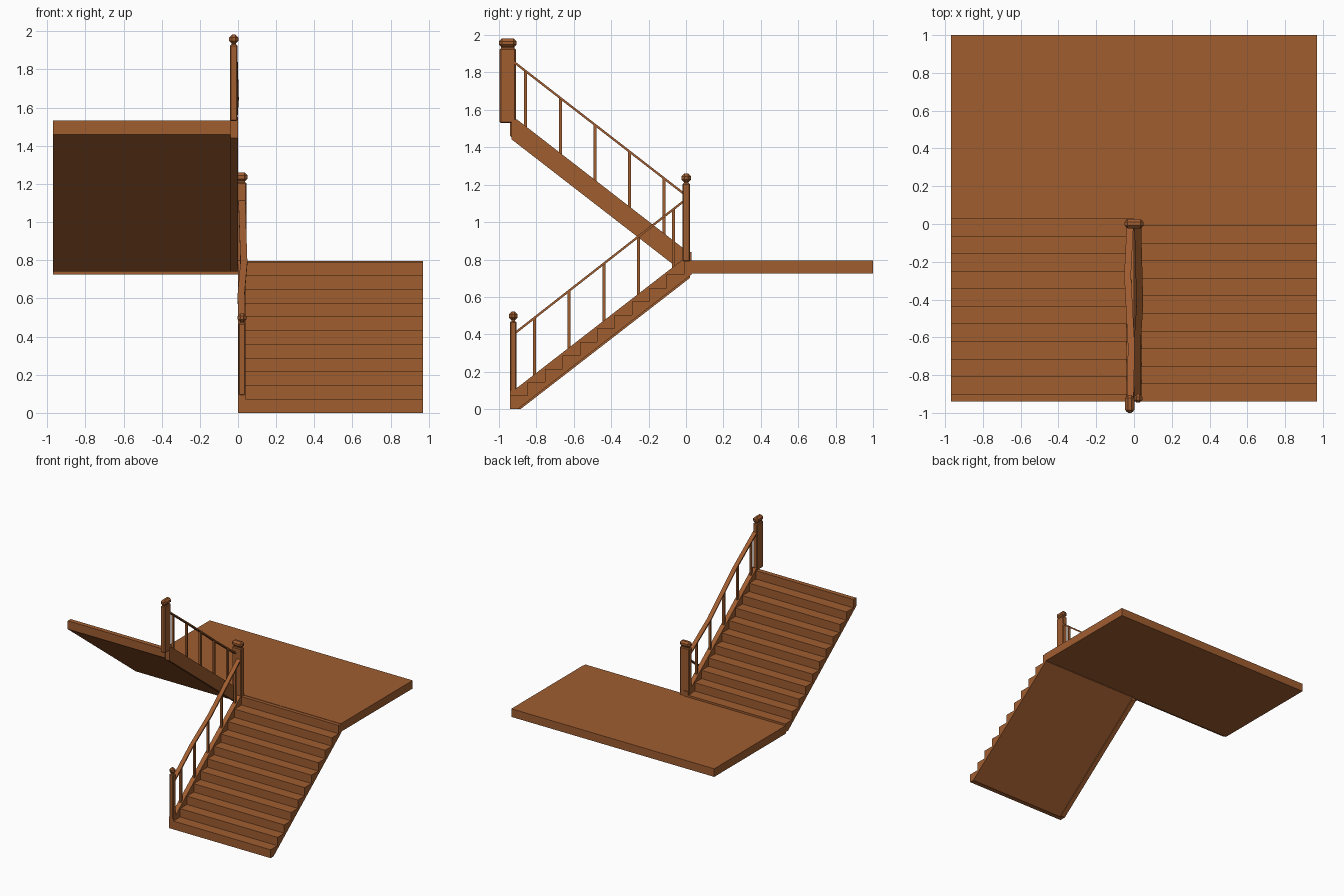
import bpy, bmesh
from mathutils import Vector

if "Cube" in bpy.data.objects:
    bpy.data.objects.remove(bpy.data.objects["Cube"])

wood = bpy.data.materials.new("warm brown wood")
wood.diffuse_color = (0.35, 0.11, 0.03, 1)
wood.use_nodes = True
wood.node_tree.nodes["Principled BSDF"].inputs["Base Color"].default_value = wood.diffuse_color

RUN, RISE, N = 0.093, 0.072, 11
SLOPE = RISE / RUN


def finish(bm, name):
    bmesh.ops.recalc_face_normals(bm, faces=bm.faces)
    me = bpy.data.meshes.new(name)
    bm.to_mesh(me)
    bm.free()
    me.materials.append(wood)
    ob = bpy.data.objects.new(name, me)
    bpy.context.collection.objects.link(ob)
    return ob


def prism(name, profile, x0, x1):
    """Extrude a (y, z) profile along x."""
    bm = bmesh.new()
    f = bm.faces.new([bm.verts.new((x0, y, z)) for y, z in profile])
    ext = bmesh.ops.extrude_face_region(bm, geom=[f])["geom"]
    bmesh.ops.translate(bm, vec=(x1 - x0, 0, 0),
                        verts=[v for v in ext if isinstance(v, bmesh.types.BMVert)])
    return finish(bm, name)


def box(name, lo, hi, bevel=0.0):
    bm = bmesh.new()
    bmesh.ops.create_cube(bm, size=1)
    lo, hi = Vector(lo), Vector(hi)
    for v in bm.verts:
        v.co = (lo + hi) / 2 + v.co * (hi - lo)
    if bevel:
        bmesh.ops.bevel(bm, geom=bm.edges[:], offset=bevel, segments=1,
                        profile=0.5, affect='EDGES')
    return finish(bm, name)


def newel(name, x0, x1, y0, y1, z0, z1):
    """Post with chamfered body, narrow neck and faceted cap."""
    box(name + "_body", (x0, y0, z0), (x1, y1, z1), 0.006)
    box(name + "_neck", (x0 + .008, y0 + .008, z1 - .01), (x1 - .008, y1 - .008, z1 + .015))
    e = 0.004
    box(name + "_cap", (x0 - e, y0 - e, z1 + .004), (x1 + e, y1 + e, z1 + .052), 0.015)


def rail(name, path, width=0.036, height=0.015):
    """Gently waving handrail: vertical rectangle section swept along points."""
    bm = bmesh.new()
    rings = []
    for x, y, z in path:
        rings.append([bm.verts.new((x + sx * width / 2, y, z + sz * height / 2))
                      for sx, sz in ((-1, -1), (1, -1), (1, 1), (-1, 1))])
    for a, b in zip(rings, rings[1:]):
        for i in range(4):
            j = (i + 1) % 4
            bm.faces.new((a[i], a[j], b[j], b[i]))
    bm.faces.new(rings[0])
    bm.faces.new(rings[-1])
    return finish(bm, name)


# flight profiles, drawn for the lower flight
steps = [(-0.94, 0)]
for i in range(N):
    y = -0.94 + RUN * i
    steps += [(y, RISE * (i + 1)), (min(y + RUN, 0.03), RISE * (i + 1))]
steps += [(0.03, 0.72), (0.03 - 0.72 / SLOPE, 0)]
stringer = [(-0.94, 0), (-0.885, 0), (0.022, 0.702), (0.022, 0.81),
            (-0.005, 0.81), (-0.905, 0.113), (-0.92, 0.1), (-0.94, 0.1)]


def turned(profile):
    """Half-turn the profile and lift it for the upper flight."""
    return [(-0.91 - y, z + 0.74) for y, z in profile]


prism("lower_steps", steps, 0.04, 0.97)
prism("lower_stringer", stringer, 0.0, 0.04)
prism("upper_steps", turned(steps), -0.97, -0.04)
prism("upper_stringer", turned(stringer), -0.04, 0.0)

# landing
box("landing", (-0.97, 0.02, 0.725), (0.97, 1.0, 0.795))

# newel posts
newel("bottom_newel", 0.002, 0.04, -0.942, -0.905, 0.09, 0.47)
newel("middle_newel", -0.045, 0.045, -0.02, 0.022, 0.79, 1.208)
newel("top_newel", -0.043, -0.002, -0.996, -0.91, 1.53, 1.93)


# handrails and balusters
def lower_z(y):
    return 0.418 + (y + 0.9) * 0.782


def upper_z(y):
    return 1.143 - y * 0.775


rail("lower_handrail", [(x, y, lower_z(y)) for x, y in
     ((.02, -.91), (.016, -.65), (.031, -.43), (.02, -.01))])
rail("upper_handrail", [(x, y, upper_z(y)) for x, y in
     ((-.02, -.92), (-.014, -.65), (-.034, -.27), (-.02, 0))])

for i in range(5):
    for name, y, x, top, foot in (
            ("lower", -0.81 + 0.1855 * i, 0.02, lower_z, lambda y: 0.113 + (y + .905) * SLOPE),
            ("upper", -0.857 + 0.185 * i, -0.02, upper_z, lambda y: 0.853 - (y + .005) * SLOPE)):
        box(f"{name}_baluster_{i + 1}", (x - .009, y - .008, foot(y) - .02),
            (x + .009, y + .008, top(y)))
